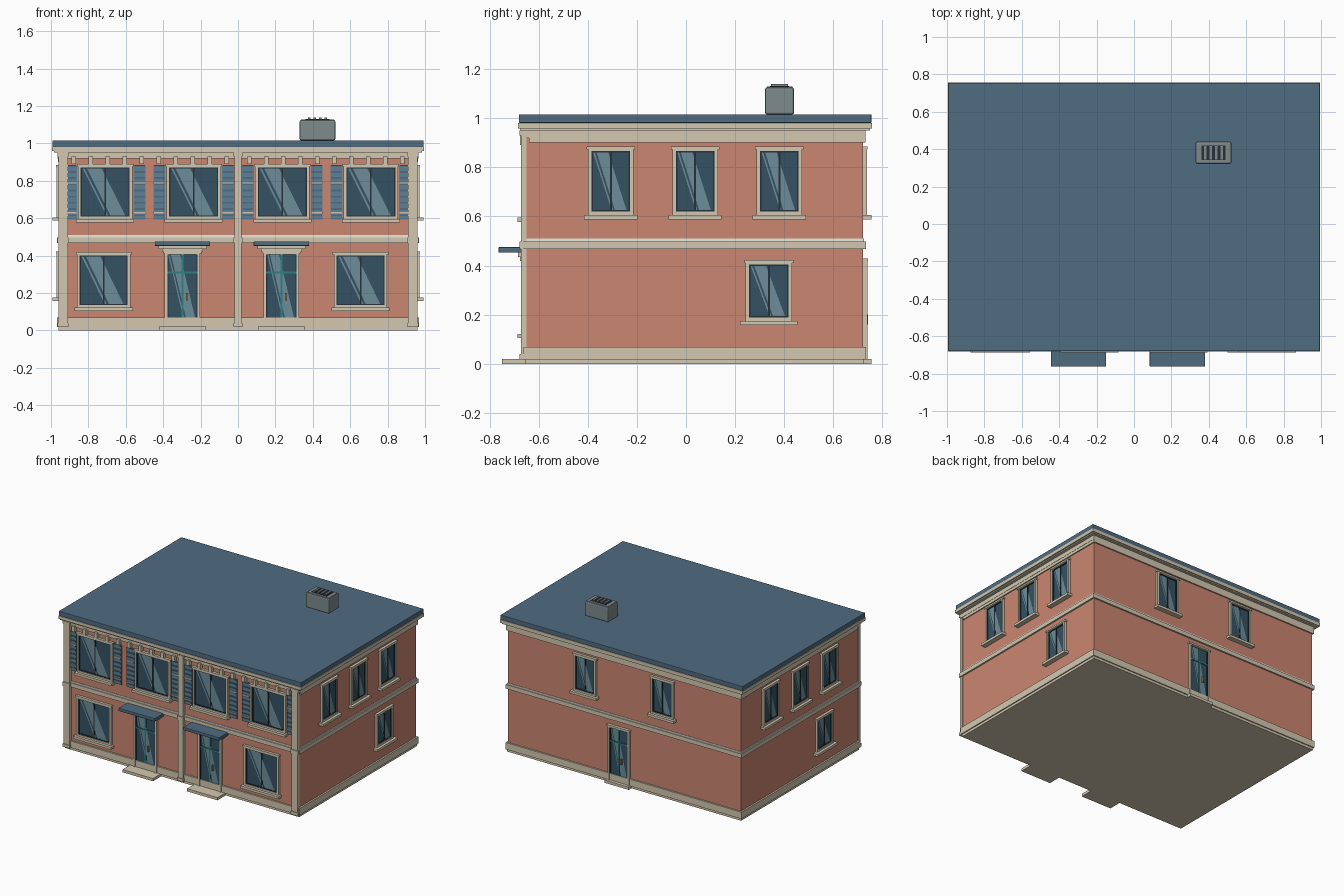
import bpy, math
from mathutils import Matrix, Vector

if "Cube" in bpy.data.objects:
    bpy.data.objects.remove(bpy.data.objects["Cube"])


def material(name, rgb):
    m = bpy.data.materials.new(name)
    m.diffuse_color = (*rgb, 1)
    m.use_nodes = True
    m.node_tree.nodes["Principled BSDF"].inputs["Base Color"].default_value = m.diffuse_color
    return m


CORAL = material("coral", (0.60, 0.24, 0.165))
CREAM = material("cream", (0.65, 0.58, 0.44))
PALE = material("pale", (0.85, 0.82, 0.76))
BLUE = material("slate_blue", (0.08, 0.15, 0.22))
SHUT = material("shutter_blue", (0.11, 0.22, 0.31))
GLASS = material("glass", (0.035, 0.085, 0.125))
SHINE = material("reflection", (0.15, 0.27, 0.32))
DARK = material("dark", (0.02, 0.03, 0.04))
TEAL = material("teal", (0.03, 0.22, 0.22))
BRASS = material("brass", (0.40, 0.20, 0.10))
GREY = material("vent_grey", (0.21, 0.26, 0.26))


def mesh(name, verts, faces, mat, M=Matrix()):
    me = bpy.data.meshes.new(name)
    me.from_pydata([M @ Vector(v) for v in verts], [], faces)
    me.materials.append(mat)
    ob = bpy.data.objects.new(name, me)
    bpy.context.collection.objects.link(ob)
    return ob


def boxes(name, mat, items, M=Matrix(), bevel=0):
    """One object made of boxes given as (x0, x1, y0, y1, z0, z1)."""
    v, f = [], []
    for x0, x1, y0, y1, z0, z1 in items:
        n = len(v)
        v += [(x, y, z) for z in (z0, z1) for x, y in ((x0, y0), (x1, y0), (x1, y1), (x0, y1))]
        f += [[n + i for i in q] for q in ((3, 2, 1, 0), (4, 5, 6, 7), (0, 1, 5, 4),
                                           (1, 2, 6, 5), (2, 3, 7, 6), (3, 0, 4, 7))]
    ob = mesh(name, v, f, mat, M)
    if bevel:
        b = ob.modifiers.new("bevel", 'BEVEL')
        b.width, b.segments = bevel, 2
    return ob


X, YF, YB = 0.955, -0.65, 0.72


def wall(side):
    """Local frame of a wall: x to the right, -y outward, z up."""
    k = ("front", "right", "back", "left").index(side)
    origin = ((0, YF, 0), (X, 0, 0), (0, YB, 0), (-X, 0, 0))[k]
    return Matrix.Translation(origin) @ Matrix.Rotation(k * math.pi / 2, 4, 'Z')


def surround(u, w, z0, z1, t, d, bottom=True):
    a, b = u - w / 2, u + w / 2
    r = [(a, a + t, -d, 0, z0, z1), (b - t, b, -d, 0, z0, z1), (a + t, b - t, -d, 0, z1 - t, z1),
         (a - .006, b + .006, -d - .003, 0, z1 - .008, z1 + .004)]
    if bottom:
        r.append((a + t, b - t, -d, 0, z0, z0 + t))
    return r


def streaks(name, u, w, z0, z1, M):
    v, f = [], []
    for t0, t1, b0, b1 in ((-.38, -.08, .12, .42), (-.47, -.43, .03, .07)):
        n = len(v)
        v += [(u + b0 * w, -.0075, z0), (u + b1 * w, -.0075, z0),
              (u + t1 * w, -.0075, z1), (u + t0 * w, -.0075, z1)]
        f.append((n, n + 1, n + 2, n + 3))
    mesh(name, v, f, SHINE, M)


def window(side, u, w, z0, z1, sill_w):
    M, t = wall(side), .014
    a, b = u - w / 2 + t, u + w / 2 - t
    boxes(side + "_window_surround", CREAM, surround(u, w, z0, z1, t, .016), M)
    boxes(side + "_window_sill", CREAM, [(u - sill_w / 2, u + sill_w / 2, -.036, 0, z0 - .018, z0)], M)
    boxes(side + "_window_glass", GLASS, [(a, b, -.006, 0, z0 + t, z1 - t)], M)
    s = .006
    boxes(side + "_window_sash", DARK, [
        (a, a + s, -.011, 0, z0 + t, z1 - t), (b - s, b, -.011, 0, z0 + t, z1 - t),
        (a, b, -.011, 0, z0 + t, z0 + t + s), (a, b, -.011, 0, z1 - t - s, z1 - t),
        (u - .004, u + .004, -.011, 0, z0 + t, z1 - t)], M)
    streaks(side + "_window_reflection", u, w - 2 * t, z0 + t, z1 - t, M)


def door(side, u, w, z1, step_w, step_d):
    M, t, z0 = wall(side), .014, .02
    a, b = u - w / 2 + t, u + w / 2 - t
    boxes(side + "_door_surround", CREAM, surround(u, w, z0, z1, t, .018, False), M)
    boxes(side + "_door_panel", GLASS, [(a, b, -.006, 0, .065, z1 - t)], M)
    boxes(side + "_door_threshold", CREAM, [(a, b, -.012, 0, z0, .065)], M)
    boxes(side + "_door_bars", TEAL, [
        (u - .005, u + .005, -.012, 0, .065, z1 - t), (a, b, -.012, 0, .305, .315)], M)
    boxes(side + "_door_edge", DARK, [
        (a, a + .006, -.011, 0, .065, z1 - t), (b - .006, b, -.011, 0, .065, z1 - t)], M)
    boxes(side + "_door_handle", BRASS, [(u + .02, u + .03, -.022, -.006, .16, .2)], M)
    streaks(side + "_door_reflection", u, w - 2 * t, .065, z1 - t, M)
    boxes(side + "_door_step", CREAM, [(u - step_w / 2, u + step_w / 2, -step_d, 0, 0, .02)], M)


def ring(name, mat, d, z0, z1):
    return boxes(name, mat, [(-X - d, X + d, YF - d, YB + d, z0, z1)])


# Main body, plinth, bands, cornice and roof
boxes("walls", CORAL, [(-X, X, YF, YB, .02, .95)])
ring("base_slab", CREAM, .004, 0, .018)
ring("plinth", CREAM, .012, .018, .068)
ring("floor_band", CREAM, .012, .468, .498)
ring("floor_band_cap", PALE, .004, .498, .509)
ring("frieze", CREAM, .01, .90 + .02, .95)
boxes("side_frieze", CREAM, [(-X - .008, X + .008, YF + .01, YB + .01, .90, .93)])
boxes("cornice", CREAM, [(-.985, .985, -.675, .75, .95, .958), (-.995, .995, -.683, .757, .958, .981)])
boxes("roof", BLUE, [(-.993, .993, -.68, .755, .981, 1.015)], bevel=.003)

# Front pilasters with small bases and capitals
F = wall("front")
boxes("pilasters", CREAM, [
    p for a, b in ((-.96, -.91), (-.02, .02), (.91, .96)) for p in (
        (a, b, -.022, 0, .03, .95), (a - .005, b + .005, -.028, 0, .018, .04),
        (a - .005, b + .005, -.028, 0, .468, .498), (a - .005, b + .005, -.028, 0, .93, .95))], F)

# Dentils under the front cornice
boxes("dentils", CREAM, [(x - .012, x + .012, -.025, 0, .89, .93)
                         for i in range(10) for s in (-1, 1) for x in [s * (.06 + i * .091)]], F)

# Upper front windows with louvred shutters
for u in (-.71, -.237, .237, .71):
    window("front", u, .29, .595, .885, .31)
    for s in (-1, 1):
        c = u + s * .184
        a, b = c - .032, c + .032
        boxes("shutter", SHUT, [(a, b, -.008, 0, .592, .885)], F)
        boxes("shutter_slats", BLUE, [(a + .004, b - .004, -.014, 0, z, z + .009)
                                      for z in [.612 + .033 * k for k in range(9)]], F)
        boxes("shutter_rails", CREAM, [(a + .002, b - .002, -.015, 0, z, z + .007) for z in (.625, .785)], F)

# Lower front windows
for u in (-.718, .655):
    window("front", u, .285, .122, .415, .312)

# Front doors with lintel and canopy
for u in (-.297, .232):
    door("front", u, .19, .42, .25, .1)
    boxes("door_lintel", CREAM, [(u - .11, u + .11, -.025, 0, .418, .438),
                                 (u - .128, u + .128, -.035, 0, .435, .452)], F)
    boxes("door_canopy", BLUE, [(u - .148, u + .148, -.113, 0, .452, .475)], F, bevel=.003)

# Side and back openings
for side, low in (("right", .337), ("left", .245)):
    for y in (-.306, .037, .38):
        window(side, y if side == "right" else -y, .185, .605, .88, .217)
    window(side, low, .19, .175, .418, .235)
for u in (-.317, .317):
    window("back", u, .185, .605, .88, .217)
door("back", -.04, .175, .425, .2, .036)

# Roof vent unit with slatted top
boxes("vent_box", GREY, [(.33, .52, .322, .44, 1.015, 1.125)], bevel=.008)
boxes("vent_rim", GREY, [(.336, .514, .328, .434, 1.03, 1.129)], bevel=.004)
boxes("vent_opening", DARK, [(.362, .488, .342, .42, 1.12, 1.131)])
boxes("vent_slats", GREY, [(x - .007, x + .007, .346, .416, 1.125, 1.138)
                           for x in (.38, .41, .44, .47)])
